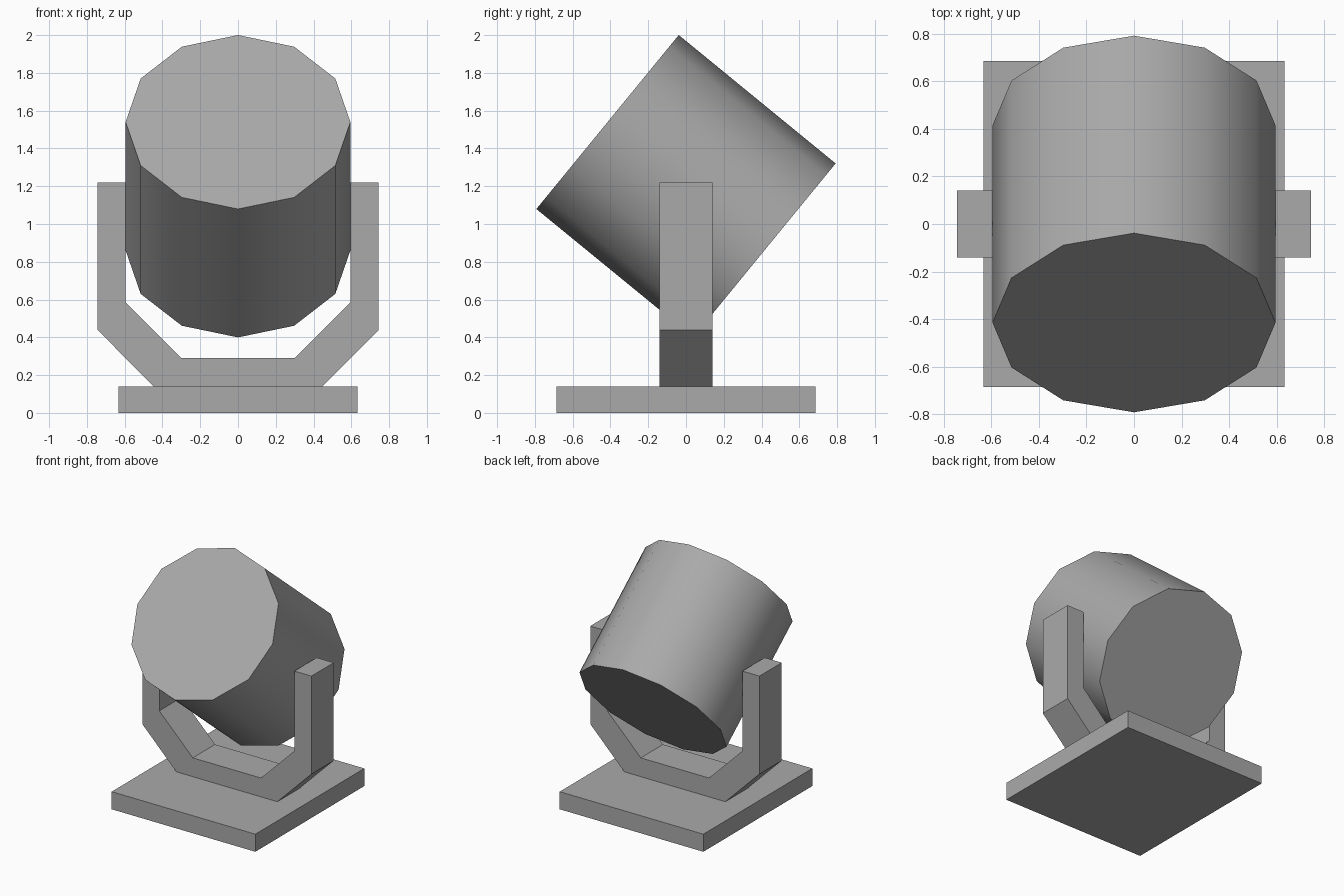
import bpy
import bmesh
from math import radians
from mathutils import Matrix

cube = bpy.data.objects.get("Cube")
if cube:
    bpy.data.objects.remove(cube, do_unlink=True)

grey = bpy.data.materials.new("mid grey")
grey.use_nodes = True
colour = (0.4, 0.4, 0.4, 1)
grey.diffuse_color = colour
grey.node_tree.nodes["Principled BSDF"].inputs["Base Color"].default_value = colour


def add_part(name, bm):
    bmesh.ops.recalc_face_normals(bm, faces=bm.faces)
    mesh = bpy.data.meshes.new(name)
    bm.to_mesh(mesh)
    bm.free()
    mesh.materials.append(grey)
    obj = bpy.data.objects.new(name, mesh)
    bpy.context.collection.objects.link(obj)
    return obj


# Flat rectangular base
bm = bmesh.new()
bmesh.ops.create_cube(bm, size=1, matrix=Matrix.Translation((0, 0, 0.07))
                      @ Matrix.Diagonal((1.265, 1.37, 0.14, 1)))
add_part("base_plate", bm)

# Yoke: mirrored profile with chamfered corners, extruded front to back
outer = [(0.745, 1.22), (0.745, 0.44), (0.445, 0.14)]
inner = [(0.3, 0.29), (0.595, 0.585), (0.595, 1.22)]
outline = (outer + [(-x, z) for x, z in reversed(outer)]
           + [(-x, z) for x, z in reversed(inner)] + inner)
bm = bmesh.new()
face = bm.faces.new([bm.verts.new((x, -0.14, z)) for x, z in outline])
extruded = bmesh.ops.extrude_face_region(bm, geom=[face])["geom"]
bmesh.ops.translate(bm, vec=(0, 0.28, 0),
                    verts=[v for v in extruded if isinstance(v, bmesh.types.BMVert)])
add_part("yoke_bracket", bm)

# Twelve-sided lamp drum, tipped forward, with smooth sides and flat ends
bm = bmesh.new()
bmesh.ops.create_cone(bm, cap_ends=True, segments=12, radius1=0.595,
                      radius2=0.595, depth=1.073)
bmesh.ops.transform(bm, verts=bm.verts, matrix=Matrix.Translation((0, 0, 1.2))
                    @ Matrix.Rotation(radians(50.7), 4, "X"))
drum = add_part("lamp_drum", bm)
bpy.ops.object.select_all(action="DESELECT")
drum.select_set(True)
bpy.context.view_layer.objects.active = drum
bpy.ops.object.shade_smooth_by_angle(angle=radians(40))
